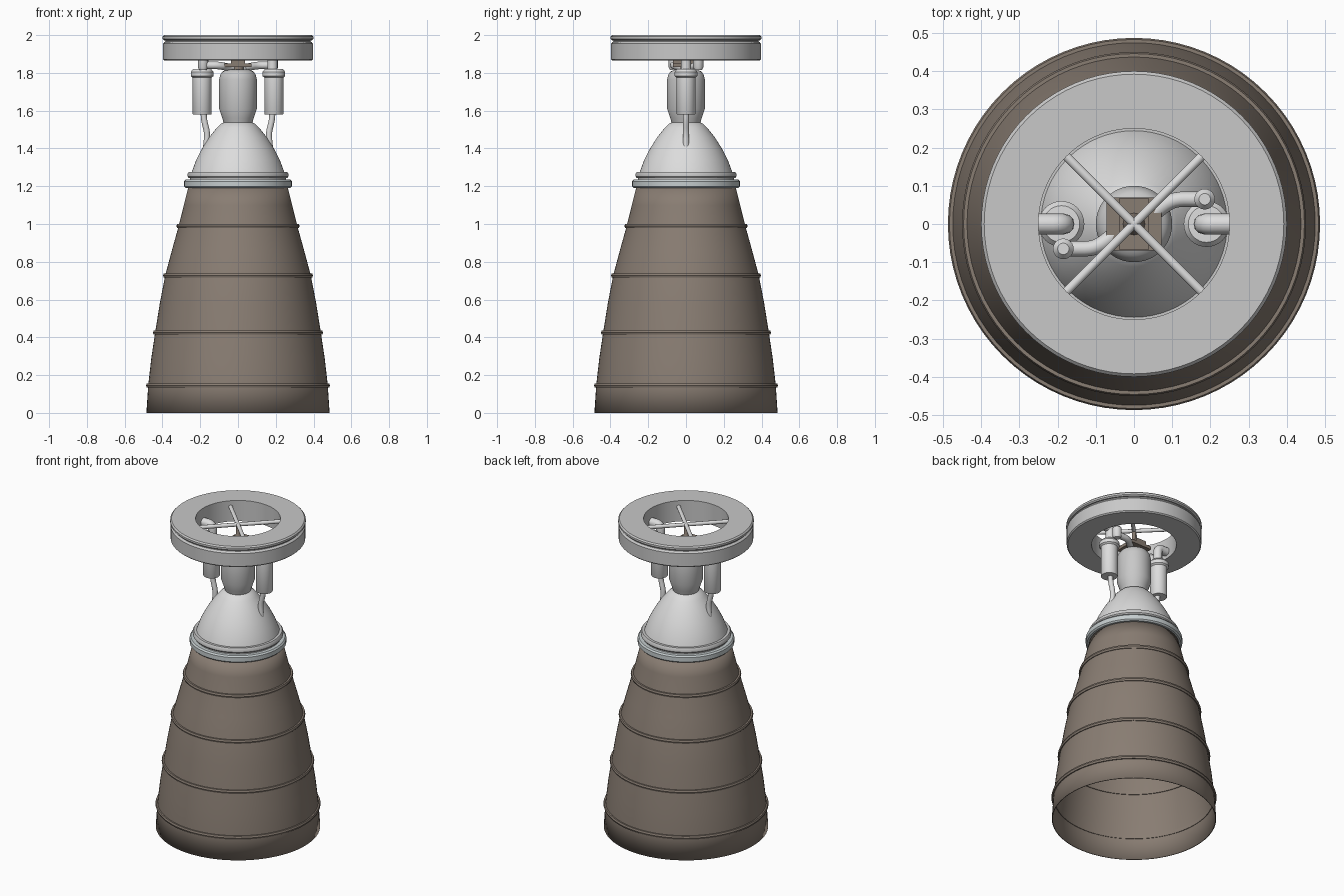
import bpy, bmesh
from math import cos, sin, pi, radians
from mathutils import Vector

cube = bpy.data.objects.get("Cube")
if cube:
    bpy.data.objects.remove(cube)


def material(name, rgb):
    m = bpy.data.materials.new(name)
    m.use_nodes = True
    m.diffuse_color = (*rgb, 1)
    m.node_tree.nodes["Principled BSDF"].inputs["Base Color"].default_value = (*rgb, 1)
    return m


BRONZE = material("warm_brown_metal", (0.25, 0.205, 0.17))
WHITE = material("pale_metal", (0.72, 0.72, 0.72))
GREY = material("light_grey_metal", (0.58, 0.58, 0.58))
COLLAR = material("cool_grey_metal", (0.56, 0.61, 0.62))


def finish(bm, name, mat, loc=(0, 0, 0), angle=35):
    bmesh.ops.recalc_face_normals(bm, faces=bm.faces)
    me = bpy.data.meshes.new(name)
    bm.to_mesh(me)
    bm.free()
    me.materials.append(mat)
    ob = bpy.data.objects.new(name, me)
    ob.location = loc
    bpy.context.collection.objects.link(ob)
    bpy.ops.object.select_all(action="DESELECT")
    ob.select_set(True)
    bpy.context.view_layer.objects.active = ob
    bpy.ops.object.shade_smooth_by_angle(angle=radians(angle))
    return ob


def lathe(name, profile, mat, loc=(0, 0, 0), steps=64, closed=False):
    """Revolve (radius, height) points about the vertical axis."""
    bm = bmesh.new()
    verts = [bm.verts.new((r, 0, z)) for r, z in profile]
    pairs = list(zip(verts, verts[1:]))
    if closed:
        pairs.append((verts[-1], verts[0]))
    edges = [bm.edges.new(p) for p in pairs]
    bmesh.ops.spin(bm, geom=verts + edges, cent=(0, 0, 0), axis=(0, 0, 1),
                   angle=2 * pi, steps=steps, use_merge=True)
    bmesh.ops.remove_doubles(bm, verts=bm.verts, dist=0.0001)
    return finish(bm, name, mat, loc)


def pipe(name, points, radius, mat, bend=0.03):
    """Round tube along a path, with softened corners."""
    pts = [Vector(p) for p in points]
    path = [pts[0]]
    for a, b, c in zip(pts, pts[1:], pts[2:]):
        s = b + (a - b).normalized() * min(bend, (a - b).length * 0.45)
        e = b + (c - b).normalized() * min(bend, (c - b).length * 0.45)
        for i in range(6):
            t = i / 5
            path.append(s * (1 - t) ** 2 + b * 2 * t * (1 - t) + e * t * t)
    path.append(pts[-1])
    curve = bpy.data.curves.new(name, "CURVE")
    curve.dimensions = "3D"
    curve.bevel_depth = radius
    curve.bevel_resolution = 4
    curve.use_fill_caps = True
    spline = curve.splines.new("POLY")
    spline.points.add(len(path) - 1)
    for sp, p in zip(spline.points, path):
        sp.co = (*p, 1)
    spline.use_smooth = True
    curve.materials.append(mat)
    ob = bpy.data.objects.new(name, curve)
    bpy.context.collection.objects.link(ob)
    return ob


def box(name, size, loc, mat):
    bm = bmesh.new()
    bmesh.ops.create_cube(bm, size=1)
    bmesh.ops.scale(bm, vec=size, verts=bm.verts)
    return finish(bm, name, mat, loc)


# Nozzle bell, open at the bottom
bell = [(0.485, 0), (0.475, 0.15), (0.459, 0.29), (0.438, 0.43), (0.414, 0.58),
        (0.385, 0.73), (0.35, 0.86), (0.314, 0.99), (0.287, 1.1), (0.262, 1.2)]
nozzle = lathe("nozzle_bell", bell, BRONZE, steps=80)
shell = nozzle.modifiers.new("wall", "SOLIDIFY")
shell.thickness = 0.006
shell.offset = -1

# Stiffening bands
for i, (r, z) in enumerate([(0.475, 0.145), (0.438, 0.425), (0.385, 0.727), (0.314, 0.99)]):
    lathe(f"nozzle_band_{i + 1}",
          [(r - 0.008, z - 0.011), (r + 0.008, z - 0.011), (r + 0.012, z),
           (r + 0.008, z + 0.011), (r - 0.008, z + 0.011)], BRONZE, steps=80, closed=True)

# Upper dome and its collars
lathe("upper_dome", [(0.262, 1.19), (0.254, 1.24), (0.243, 1.28), (0.221, 1.34), (0.19, 1.4),
                     (0.152, 1.46), (0.112, 1.51), (0.092, 1.53), (0.07, 1.54)], WHITE)
lathe("lower_collar", [(0.25, 1.19), (0.277, 1.19), (0.285, 1.198), (0.285, 1.226),
                       (0.277, 1.235), (0.25, 1.235)], COLLAR, closed=True)
lathe("upper_collar", [(0.24, 1.243), (0.26, 1.243), (0.267, 1.252), (0.267, 1.266),
                       (0.26, 1.276), (0.24, 1.276)], GREY, closed=True)

# Combustion chamber
lathe("chamber", [(0, 1.53), (0.074, 1.53), (0.083, 1.56), (0.1, 1.61), (0.1, 1.765),
                  (0.094, 1.79), (0.082, 1.807), (0.06, 1.817), (0, 1.82)], GREY, steps=48)

# Mounting ring with a groove under the lip
lathe("mounting_ring", [(0.25, 1.865), (0.39, 1.865), (0.397, 1.872), (0.397, 1.955),
                        (0.39, 1.963), (0.385, 1.965), (0.385, 1.972), (0.393, 1.973),
                        (0.4, 1.98), (0.4, 1.992), (0.392, 2.0), (0.25, 2.0)],
      GREY, steps=80, closed=True)

# Crossed struts inside the ring
for i, s in enumerate((1, -1)):
    d = 0.181
    pipe(f"cross_strut_{i + 1}", [(-d, -d * s, 1.96), (d, d * s, 1.96)], 0.012, WHITE)

# Gimbal block on the chamber
box("gimbal_base", (0.145, 0.14, 0.02), (0, 0, 1.84), BRONZE)
box("gimbal_yoke", (0.075, 0.135, 0.025), (0, 0, 1.86), BRONZE)
lathe("gimbal_post", [(0, 1.81), (0.03, 1.81), (0.03, 1.87), (0.012, 1.9), (0.012, 1.96), (0, 1.96)],
      BRONZE, steps=24)

# Pumps and plumbing, one set per side turned half a circle
for side, s in (("left", 1), ("right", -1)):
    lathe(side + "_pump", [(0, 1.58), (0.048, 1.58), (0.05, 1.583), (0.05, 1.775), (0.06, 1.783),
                           (0.06, 1.805), (0.048, 1.82), (0, 1.822)],
          WHITE, (0.19 * s, 0, 0), 32)
    pipe(side + "_inlet_pipe", [(0.183 * s, 0, 1.81), (0.183 * s, 0, 1.91), (0.27 * s, 0, 1.91)],
         0.027, WHITE)
    pipe(side + "_drain_pipe", [(0.182 * s, 0, 1.59), (0.18 * s, 0, 1.55), (0.162 * s, 0, 1.48),
                                (0.17 * s, 0, 1.395)], 0.016, WHITE)
    pipe(side + "_feed_pipe", [(0.185 * s, 0.065 * s, 1.84), (0.1 * s, 0.065 * s, 1.84),
                               (0.03 * s, 0.01 * s, 1.825)], 0.02, WHITE)
    lathe(side + "_feed_riser", [(0, 1.815), (0.02, 1.815), (0.027, 1.83), (0.027, 1.88),
                                 (0.015, 1.895), (0, 1.895)],
          WHITE, (0.185 * s, 0.065 * s, 0), 24)
